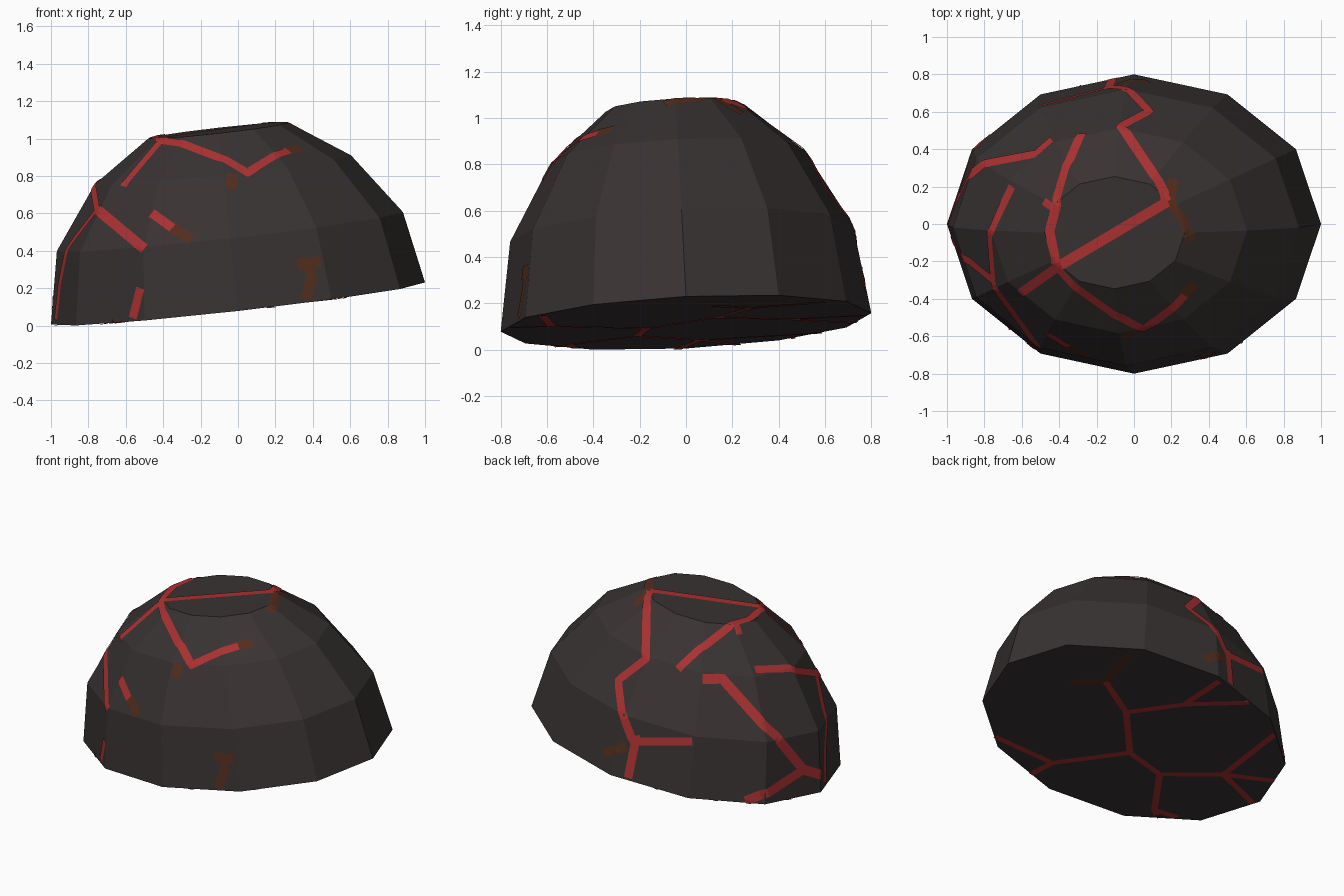
import bpy
import bmesh
from math import sin, cos, pi, radians
from mathutils import Vector
from mathutils.bvhtree import BVHTree

cube = bpy.data.objects.get("Cube")
if cube:
    bpy.data.objects.remove(cube, do_unlink=True)


def material(name, rgb):
    mat = bpy.data.materials.new(name)
    mat.use_nodes = True
    colour = (*rgb, 1)
    mat.diffuse_color = colour
    mat.node_tree.nodes["Principled BSDF"].inputs["Base Color"].default_value = colour
    return mat


ROCK = material("charcoal rock", (.04, .032, .032))
RED = material("glowing red crack", (.40, .03, .03))
BROWN = material("faded brown crack", (.085, .026, .012))

SIDES = 12
TILT_X, TILT_Y = .1125, .05


def add_object(name, bm, mat):
    mesh = bpy.data.meshes.new(name)
    bm.to_mesh(mesh)
    bm.free()
    mesh.materials.append(mat)
    obj = bpy.data.objects.new(name, mesh)
    bpy.context.scene.collection.objects.link(obj)
    return obj


# Rock dome: tilted oval rings, closed by a flat cap and a flat base
bm = bmesh.new()
rings = []
for radius, height in ((1, 0), (.925, .385), (.685, .715), (.375, .925)):
    ring = []
    for i in range(SIDES):
        t = 2 * pi * i / SIDES
        x, y = radius * cos(t), .8 * radius * sin(t)
        z = .118 + height + TILT_X * x + TILT_Y * y
        ring.append(bm.verts.new((x - TILT_X * height, y - TILT_Y * height, z)))
    rings.append(ring)
for low, high in zip(rings, rings[1:]):
    for i in range(SIDES):
        j = (i + 1) % SIDES
        bm.faces.new((low[i], low[j], high[j], high[i]))
bm.faces.new(rings[-1])
bm.faces.new(rings[0][::-1])
bmesh.ops.recalc_face_normals(bm, faces=bm.faces)
surface = BVHTree.FromBMesh(bm)
add_object("rock_dome", bm, ROCK)


def caster(turn, lift):
    """Return a function that drops flat points onto the dome along one direction."""
    a, e = radians(turn), radians(lift)
    right = Vector((cos(a), sin(a), 0))
    ahead = Vector((-sin(a), cos(a), 0))
    up = ahead * sin(e) + Vector((0, 0, cos(e)))
    forward = ahead * cos(e) - Vector((0, 0, sin(e)))

    def cast(u, v):
        start = right * u + up * v
        hit = surface.ray_cast(start - forward * 4, forward)[0]
        return hit or surface.find_nearest(start - forward)[0]
    return cast


top = caster(0, 90)
front = caster(0, 0)
back = caster(215, 25)
below = caster(0, -90)


def crack(name, points, width=.05, mat=RED):
    """Thin ribbon that hugs the dome along a path."""
    lift = .005 if mat is RED else .003
    path = []
    for p, q in zip(points, points[1:]):
        steps = max(2, int((q - p).length / .025))
        path += [p.lerp(q, k / steps) for k in range(steps)]
    path.append(points[-1])
    bm = bmesh.new()
    rows = []
    for i, p in enumerate(path):
        along = (path[min(i + 1, len(path) - 1)] - path[max(i - 1, 0)]).normalized()
        spot, normal = surface.find_nearest(p)[:2]
        side = normal.cross(along).normalized() * width / 2
        row = []
        for k in (-1, -.5, 0, .5, 1):
            edge, n = surface.find_nearest(spot + side * k)[:2]
            row.append(bm.verts.new(edge + n * lift))
        rows.append(row)
    for a, b in zip(rows, rows[1:]):
        for k in range(len(a) - 1):
            bm.faces.new((a[k], b[k], b[k + 1], a[k + 1]))
    add_object(name, bm, mat)


def through(cast, *pairs):
    return [cast(u, v) for u, v in pairs]


# Cracks over the cap and the upper slopes
cap_end = (-.41, -.23)
crack("cap_crack", through(top, cap_end, (.18, .12)), .055)
crack("rear_crack", through(top, (.18, .12), (-.07, .52), (.08, .6), (-.12, .73))
      + through(back, (-.3, .1), (-.35, -.15)), .055)
crack("rear_crack_branch", through(top, (-.12, .73))
      + through(back, (.04, .07)))
crack("cap_rim_crack", through(top, (-.28, .48), (-.42, .08), (-.45, -.04), cap_end,
                               (-.61, -.37)))
crack("rim_stub", through(top, (-.48, .12), (-.42, .08)), .04)
crack("front_crack", through(top, cap_end, (.05, -.56), (.27, -.38)))

# Cracks down the low end
crack("low_end_crack", through(top, (-.65, .2), (-.76, -.03))
      + through(front, (-.77, .73), (-.75, .62), (-.88, .45), (-.95, .22), (-.97, .03)))
crack("low_end_branch", through(front, (-.75, .62), (-.5, .41)), .055)
crack("low_rear_crack", through(back, (.1, .45), (.22, .45), (.48, .16), (.71, -.1),
                                (.82, -.13)), .06)
crack("low_rear_branch", through(back, (.71, -.1), (.36, -.29)), .06)
crack("front_foot_crack", through(front, (-.52, .2), (-.56, .04)), .055)
crack("front_chip_crack", through(front, (-.46, .6), (-.35, .52)))

# Cracks under the base
centre, left_knot, right_knot = (.17, -.13), (-.38, .21), (-.66, -.06)
hub, fork, corner = (-.11, .17), (-.03, -.44), (.16, .58)
base_paths = (
    ((.46, -.28), centre, hub, left_knot, right_knot, (-.9, -.31)),
    (left_knot, (-.59, .51), (-.62, .6)),
    ((-.59, .51), (-.74, .47)),
    (right_knot, (-.98, .04)),
    (right_knot, (-.62, -.59)),
    (centre, fork, (-.3, -.73)),
    (fork, (-.03, -.77)),
    (hub, corner, (.58, .62)),
    (corner, (.18, .76)),
)
for number, pairs in enumerate(base_paths):
    crack(f"base_crack_{number}", through(below, *pairs), .04)

# Faded ends of the cracks
faded = {
    "cap_side_fade": through(top, (.21, .24), (.19, .13), (.26, .02), (.3, -.09)),
    "front_fade": through(top, (.25, -.39), (.33, -.32)),
    "front_spot_fade": through(front, (-.03, .81), (-.04, .73)),
    "chip_fade": through(front, (-.36, .53), (-.25, .46)),
    "foot_fade": through(front, (.38, .35), (.39, .24), (.36, .14)),
    "foot_fade_bar": through(front, (.32, .33), (.44, .34)),
    "rear_fade": through(back, (-.5, 0), (-.36, .04)),
    "base_fade": through(below, (.54, -.6), (.46, -.28), (.61, -.12)),
}
for name, points in faded.items():
    crack(name, points, .06, BROWN)
